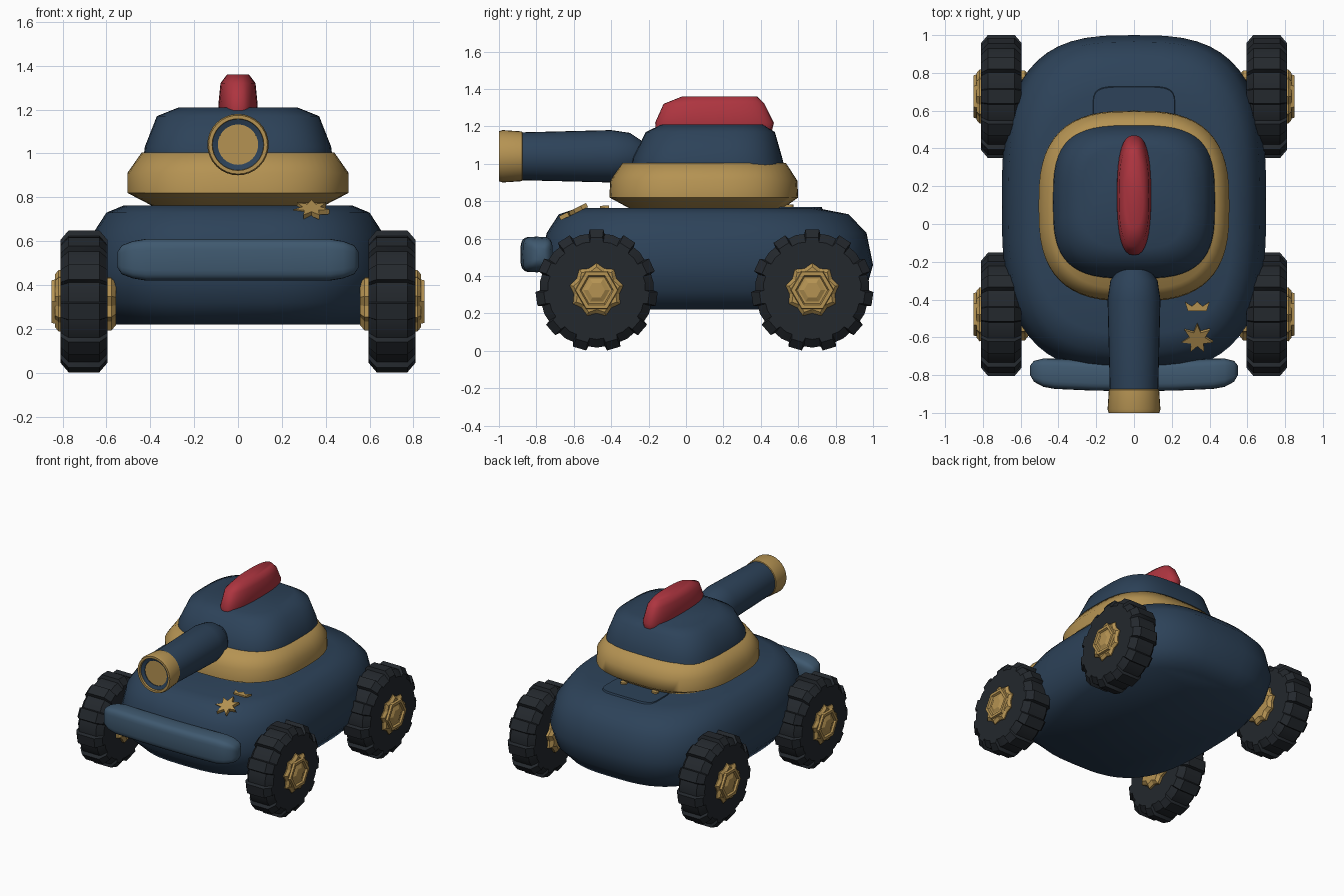
import bpy, math
from math import sin, cos, pi, radians

if "Cube" in bpy.data.objects:
    bpy.data.objects.remove(bpy.data.objects["Cube"])


def material(name, rgb):
    m = bpy.data.materials.new(name)
    m.diffuse_color = (*rgb, 1)
    m.use_nodes = True
    m.node_tree.nodes["Principled BSDF"].inputs["Base Color"].default_value = m.diffuse_color
    return m


NAVY = material("navy", (0.026, 0.055, 0.10))
STEEL = material("steel_blue", (0.05, 0.10, 0.16))
GOLD = material("gold", (0.46, 0.29, 0.085))
RED = material("red", (0.42, 0.035, 0.05))
RUBBER = material("rubber", (0.017, 0.021, 0.026))


def loft(name, rings, mat, angle=40):
    """Skin a list of equal-length point rings and cap both ends."""
    n = len(rings[0])
    verts = [p for r in rings for p in r]
    faces = [(i * n + j, i * n + (j + 1) % n, (i + 1) * n + (j + 1) % n, (i + 1) * n + j)
             for i in range(len(rings) - 1) for j in range(n)]
    faces += [tuple(range(n))[::-1], tuple(range(len(verts) - n, len(verts)))]
    me = bpy.data.meshes.new(name)
    me.from_pydata(verts, [], faces)
    ob = bpy.data.objects.new(name, me)
    bpy.context.collection.objects.link(ob)
    me.materials.append(mat)
    bpy.ops.object.select_all(action='DESELECT')
    bpy.context.view_layer.objects.active = ob
    ob.select_set(True)
    bpy.ops.object.mode_set(mode='EDIT')
    bpy.ops.mesh.select_all(action='SELECT')
    bpy.ops.mesh.normals_make_consistent(inside=False)
    bpy.ops.object.mode_set(mode='OBJECT')
    if angle:
        bpy.ops.object.shade_smooth_by_angle(angle=radians(angle))
    return ob


def spow(v, e):
    return math.copysign(abs(v) ** e, v)


def oval(hx, y0, y1, z, n, seg=56):
    """Horizontal superellipse ring between y0 and y1."""
    c, h = (y0 + y1) / 2, (y1 - y0) / 2
    return [(hx * spow(cos(t), 2 / n), c + h * spow(sin(t), 2 / n), z)
            for t in (2 * pi * i / seg for i in range(seg))]


def stack(name, rows, n, mat, angle=60, seg=56):
    return loft(name, [oval(*r, n, seg) for r in rows], mat, angle)


# Hull, turret collar, turret dome, crest and rear hatch (half width, y0, y1, z)
stack("hull", [(0.58, -0.64, 0.87, 0.22), (0.66, -0.74, 0.96, 0.32), (0.70, -0.78, 1.0, 0.46),
               (0.665, -0.745, 0.965, 0.63), (0.60, -0.68, 0.87, 0.73), (0.52, -0.58, 0.70, 0.763)], 3, NAVY)
stack("turret_collar", [(0.38, -0.29, 0.51, 0.755), (0.505, -0.41, 0.60, 0.82), (0.505, -0.405, 0.595, 0.91),
                        (0.44, -0.345, 0.535, 1.003)], 2.8, GOLD)
stack("turret_dome", [(0.43, -0.29, 0.525, 0.99), (0.425, -0.285, 0.515, 1.03), (0.37, -0.215, 0.475, 1.17),
                      (0.27, -0.13, 0.41, 1.21)], 3.2, NAVY)
stack("turret_crest", [(0.085, -0.16, 0.46, 1.18), (0.09, -0.165, 0.47, 1.22), (0.08, -0.12, 0.42, 1.32),
                       (0.05, -0.02, 0.38, 1.36)], 2.6, RED, seg=32)
stack("rear_hatch", [(0.225, 0.45, 0.735, 0.74), (0.215, 0.46, 0.725, 0.77)], 5, NAVY, 40, 40)


def lathe_y(name, profile, mat, z=1.04, seg=32):
    """Revolve (radius, y) points about the barrel axis."""
    return loft(name, [[(r * cos(2 * pi * i / seg), y, z + r * sin(2 * pi * i / seg))
                        for i in range(seg)] for r, y in profile], mat, 40)


# Cannon with hollow bore and gold muzzle ring
lathe_y("cannon_barrel", [(0.085, -0.24), (0.125, -0.30), (0.14, -0.40), (0.128, -0.88), (0.118, -0.985),
                          (0.092, -0.975), (0.09, -0.70)], NAVY)
muzzle = [(0.125, -0.872), (0.133, -0.878), (0.14, -0.98), (0.134, -1.0), (0.118, -1.0), (0.115, -0.97)]
lathe_y("muzzle_ring", muzzle, GOLD)

# Front bumper: a gently bowed bar lofted along x (x, y centre, half depth, half height)
half = [(0.55, -0.775, 0.025, 0.035), (0.53, -0.780, 0.055, 0.066), (0.48, -0.787, 0.075, 0.085),
        (0.42, -0.793, 0.08, 0.095), (0.22, -0.802, 0.08, 0.095)]
bar = [(-x, y, d, h) for x, y, d, h in half] + [(0, -0.805, 0.08, 0.095)] + half[::-1]
loft("front_bumper", [[(x, y + d * spow(cos(t), 0.5), 0.515 + h * spow(sin(t), 0.5))
                       for t in (2 * pi * i / 24 for i in range(24))] for x, y, d, h in bar], STEEL, 50)

# Tyre outline: 11 tread blocks, given as (angle, radius drop)
TREAD = [(pi / 2 + 2 * pi * k / 11 + radians(a), d) for k in range(11)
         for a, d in ((-8, 0.024), (-6.5, 0), (6.5, 0), (8, 0.024), (16.4, 0.02))]
STAR = [(pi / 2 + pi * i / 9, 0.022 * (i % 2)) for i in range(18)]
HEX = [(pi * i / 3, 0) for i in range(6)]


def turned_x(name, outline, profile, centre, side, mat, angle):
    """Loft an outline along x through (offset, radius) points."""
    cx, cy, cz = centre
    return loft(name, [[(side * (cx + o), cy + (r - d) * cos(a), cz + (r - d) * sin(a))
                        for a, d in outline] for o, r in profile], mat, angle)


# Four wheels: tyre, star hub plate on both faces, hexagonal cap
for end, y in (("front", -0.478), ("rear", 0.675)):
    for label, side in (("right", 1), ("left", -1)):
        c = (0.7025, y, 0.324)
        turned_x(f"{end}_{label}_tyre", TREAD,
                 [(-0.1075, 0.25), (-0.1075, 0.283), (-0.07, 0.327), (0.07, 0.327), (0.1075, 0.283), (0.1075, 0.25)],
                 c, side, RUBBER, 30)
        turned_x(f"{end}_{label}_hub", STAR,
                 [(-0.145, 0.115), (-0.125, 0.14), (0.115, 0.145), (0.132, 0.125)], c, side, GOLD, 0)
        turned_x(f"{end}_{label}_hub_cap", HEX,
                 [(0.10, 0.125), (0.147, 0.112), (0.147, 0.09), (0.134, 0.082), (0.134, 0.07), (0.146, 0.045)],
                 c, side, GOLD, 0)


def plate(name, pts, thick, loc, tilt):
    """Flat gold badge extruded from a 2D outline."""
    ob = loft(name, [[(x, y, z) for x, y in pts] for z in (-thick, thick)], GOLD, 0)
    ob.location, ob.rotation_euler = loc, (tilt, 0, 0)


# Deck badges: seven-pointed star and a small crown shape
plate("deck_star", [((0.042 if i % 2 else 0.085) * sin(pi * i / 7), (0.042 if i % 2 else 0.085) * cos(pi * i / 7))
                    for i in range(14)], 0.012, (0.335, -0.605, 0.742), radians(26))
plate("deck_crown", [(-0.05, -0.022), (0.05, -0.022), (0.066, 0.026), (0.028, 0.002), (0, 0.026),
                     (-0.028, 0.002), (-0.066, 0.026)], 0.012, (0.335, -0.437, 0.764), radians(3))

# Two small hatch bolts tucked under the collar
for label, x in (("right", 0.13), ("left", -0.13)):
    stack(f"hatch_bolt_{label}", [(0.025, 0.525, 0.575, 0.755), (0.025, 0.525, 0.575, 0.782)], 2, GOLD, 40, 12)
    bpy.context.object.location.x = x
